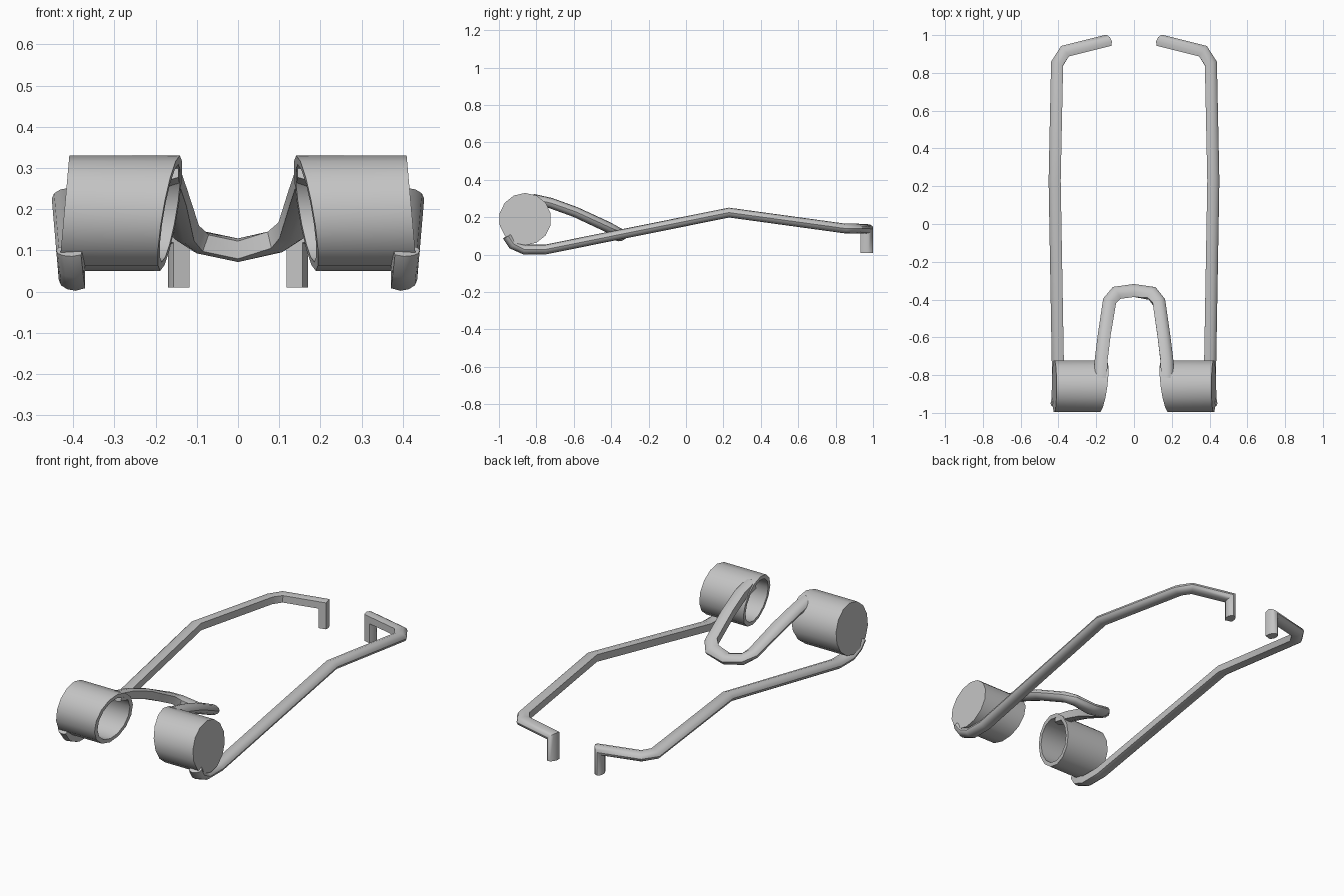
import bpy, bmesh
from math import sin, cos, pi, radians
from mathutils import Vector

cube = bpy.data.objects.get("Cube")
if cube:
    bpy.data.objects.remove(cube, do_unlink=True)

steel = bpy.data.materials.new("grey steel")
steel.use_nodes = True
grey = (0.55, 0.55, 0.55, 1)
steel.diffuse_color = grey
steel.node_tree.nodes["Principled BSDF"].inputs["Base Color"].default_value = grey


def finish(name, bm, mirror):
    bmesh.ops.recalc_face_normals(bm, faces=bm.faces[:])
    mesh = bpy.data.meshes.new(name)
    bm.to_mesh(mesh)
    bm.free()
    mesh.materials.append(steel)
    ob = bpy.data.objects.new(name, mesh)
    bpy.context.collection.objects.link(ob)
    if mirror:
        ob.modifiers.new("Mirror", "MIRROR").use_axis[0] = True
    bpy.ops.object.select_all(action="DESELECT")
    bpy.context.view_layer.objects.active = ob
    ob.select_set(True)
    bpy.ops.object.shade_smooth_by_angle(angle=radians(35))
    return ob


def bridge(bm, a, b):
    n = len(a)
    for i in range(n):
        j = (i + 1) % n
        bm.faces.new((a[i], a[j], b[j], b[i]))


def wire(name, points, half_w, half_h, mirror):
    """Sweep a D section, flat on the inner side, with mitred bends."""
    pts = [Vector(p) for p in points]
    section = [(half_w * (-0.3 + 1.3 * sin(pi * k / 6)), half_h * cos(pi * k / 6))
               for k in range(7)]
    section = [(-half_w, half_h * 0.75)] + section + [(-half_w, -half_h * 0.75)]
    bm = bmesh.new()
    rings, side = [], Vector((1, 0, 0))
    for i, p in enumerate(pts):
        d_in = (p - pts[i - 1]).normalized() if i else (pts[1] - p).normalized()
        d_out = (pts[i + 1] - p).normalized() if i + 1 < len(pts) else d_in
        mitre = (d_in + d_out).normalized()
        flat = d_in.cross(Vector((0, 0, 1)))
        if flat.length > 0.1:
            side = flat.normalized()
        up = side.cross(d_in)
        ring = []
        for s, u in section:
            o = side * s + up * u
            ring.append(bm.verts.new(p + o - d_in * (o.dot(mitre) / d_in.dot(mitre))))
        rings.append(ring)
    for a, b in zip(rings, rings[1:]):
        bridge(bm, a, b)
    bm.faces.new(rings[0])
    bm.faces.new(rings[-1])
    return finish(name, bm, mirror)


# Coil cups: closed outside, hollow and slanted at the inner mouth
CY, CZ, SIDES = -0.86, 0.19, 14


def circle(bm, r, x, slope_y, slope_z):
    ring = []
    for k in range(SIDES):
        y, z = r * sin(2 * pi * k / SIDES), r * cos(2 * pi * k / SIDES)
        ring.append(bm.verts.new((x + slope_y * y + slope_z * z, CY + y, CZ + z)))
    return ring


bm = bmesh.new()
cup = [circle(bm, 0.14, 0.422, 0, -0.09),
       circle(bm, 0.14, 0.165, -0.13, -0.17),
       circle(bm, 0.118, 0.165, -0.13, -0.17),
       circle(bm, 0.118, 0.405, 0, -0.09)]
for a, b in zip(cup, cup[1:]):
    bridge(bm, a, b)
bm.faces.new(cup[0])
bm.faces.new(cup[-1])
finish("coil_cups", bm, True)

# Long side arms: wrap under the cups, rise to a knee, bend in, hook down
wire("side_arms", [(0.41, -0.955, 0.10), (0.405, -0.925, 0.055), (0.403, -0.865, 0.028),
                   (0.403, -0.75, 0.028), (0.42, 0.23, 0.225), (0.407, 0.85, 0.14),
                   (0.365, 0.915, 0.14), (0.145, 0.97, 0.138), (0.145, 0.97, 0.01)],
     0.032, 0.026, True)

# Centre loop joining the two cups
half = [(0.178, -0.82, 0.298), (0.174, -0.72, 0.275), (0.158, -0.59, 0.228),
        (0.132, -0.41, 0.145), (0.095, -0.365, 0.12)]
wire("centre_loop", half + [(0, -0.352, 0.1)] + [(-x, y, z) for x, y, z in reversed(half)],
     0.034, 0.028, False)
